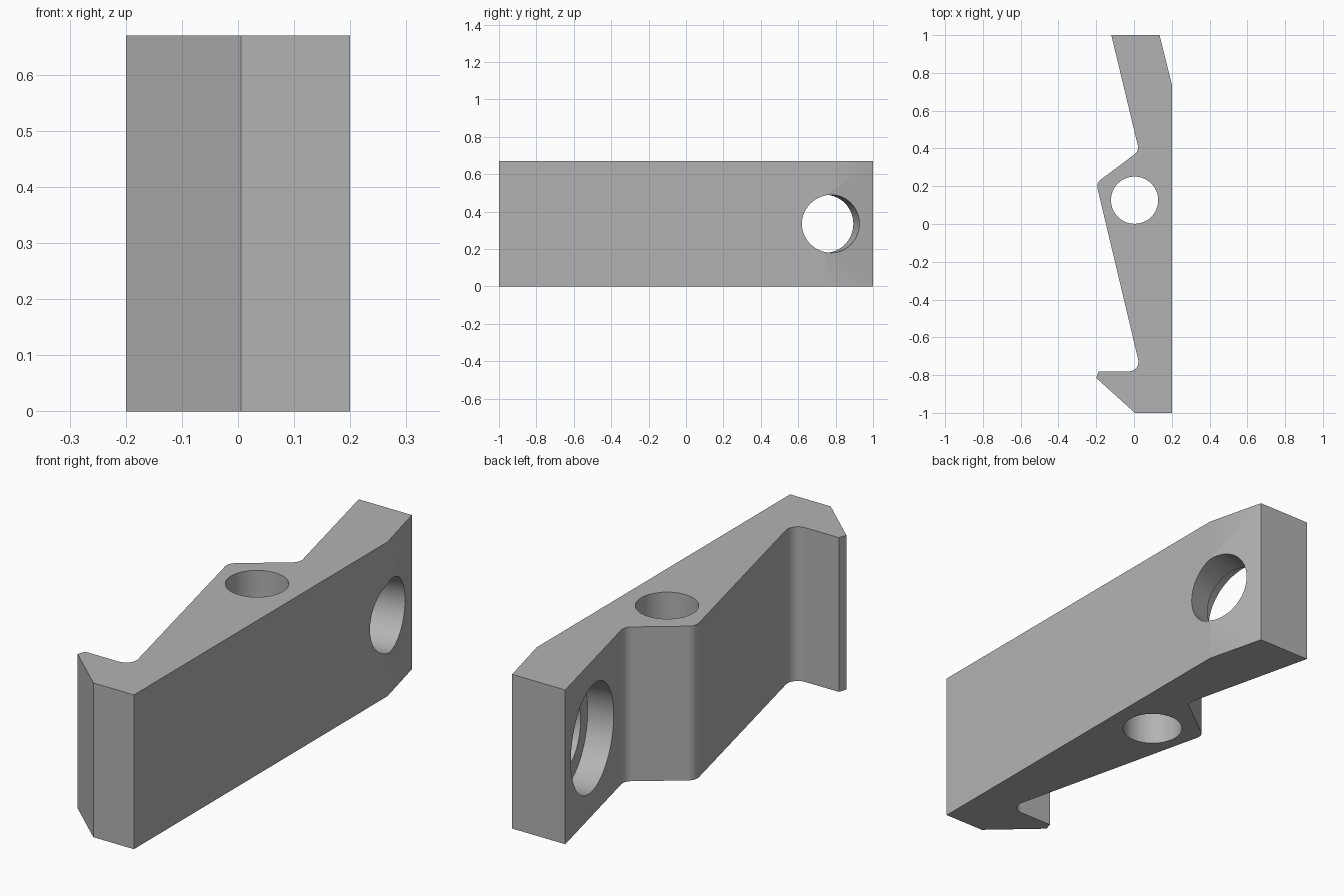
import bpy
import bmesh
import math
from mathutils import Vector

cube = bpy.data.objects.get("Cube")
if cube:
    bpy.data.objects.remove(cube, do_unlink=True)

HEIGHT = 0.67

grey = bpy.data.materials.new("plain grey")
grey.use_nodes = True
colour = (0.45, 0.45, 0.45, 1)
grey.diffuse_color = colour
grey.node_tree.nodes["Principled BSDF"].inputs["Base Color"].default_value = colour


def rounded(profile, steps=8):
    """Replace each (x, y, radius) corner by a tangent arc."""
    points = []
    for i, (x, y, radius) in enumerate(profile):
        corner = Vector((x, y))
        if radius == 0:
            points.append(corner)
            continue
        before = (Vector(profile[i - 1][:2]) - corner).normalized()
        after = (Vector(profile[(i + 1) % len(profile)][:2]) - corner).normalized()
        half = before.angle(after) / 2
        centre = corner + (before + after).normalized() * radius / math.sin(half)
        start = corner + before * radius / math.tan(half) - centre
        end = corner + after * radius / math.tan(half) - centre
        sweep = start.angle(end)
        for k in range(steps + 1):
            t = k / steps
            arm = start * math.sin((1 - t) * sweep) + end * math.sin(t * sweep)
            points.append(centre + arm / math.sin(sweep))
    return points


def extrude_profile(name, points, height):
    bm = bmesh.new()
    face = bm.faces.new([bm.verts.new((p.x, p.y, 0)) for p in points])
    result = bmesh.ops.extrude_face_region(bm, geom=[face])
    top = [v for v in result["geom"] if isinstance(v, bmesh.types.BMVert)]
    bmesh.ops.translate(bm, verts=top, vec=(0, 0, height))
    bmesh.ops.recalc_face_normals(bm, faces=bm.faces)
    mesh = bpy.data.meshes.new(name)
    bm.to_mesh(mesh)
    bm.free()
    obj = bpy.data.objects.new(name, mesh)
    bpy.context.collection.objects.link(obj)
    obj.data.materials.append(grey)
    return obj


def drill(target, start, end, radius):
    """Cut a round hole between two points."""
    axis = end - start
    bpy.ops.mesh.primitive_cylinder_add(
        vertices=64, radius=radius, depth=axis.length, location=(start + end) / 2,
        rotation=axis.to_track_quat("Z", "Y").to_euler())
    cutter = bpy.context.object
    cutter.hide_render = True
    cutter.data.materials.append(grey)
    cut = target.modifiers.new("hole", "BOOLEAN")
    cut.object = cutter
    cut.solver = "EXACT"
    bpy.context.view_layer.objects.active = target
    bpy.ops.object.modifier_apply(modifier=cut.name)
    bpy.data.objects.remove(cutter, do_unlink=True)


# Hooked clamp body: straight back, sloped working side with a raised hump
outline = [
    (0.005, -1, 0), (0.2, -1, 0), (0.2, 0.74, 0), (0.135, 1, 0),
    (-0.12, 1, 0), (0.027, 0.387, 0.045), (-0.2, 0.217, 0.045),
    (0.037, -0.78, 0.05), (-0.188, -0.78, 0), (-0.2, -0.815, 0),
]
body = extrude_profile("clamp_body", rounded(outline), HEIGHT)

# Vertical pivot hole
pivot = Vector((0.003, 0.126, 0))
drill(body, pivot - Vector((0, 0, 0.1)), pivot + Vector((0, 0, HEIGHT + 0.1)), 0.125)

# Cross hole square to the sloped side, with a wide counterbore
slope = Vector((0.972, 0.235, 0)).normalized()
mouth = Vector((-0.053, 0.718, HEIGHT / 2))
drill(body, mouth - slope * 0.2, mouth + slope * 0.5, 0.155)
drill(body, mouth - slope * 0.2, mouth + slope * 0.11, 0.23)

# Smooth rounds, crisp edges
bpy.ops.object.select_all(action="DESELECT")
body.select_set(True)
bpy.context.view_layer.objects.active = body
bpy.ops.object.shade_smooth_by_angle(angle=math.radians(30))
weighted = body.modifiers.new("flat_sides", "WEIGHTED_NORMAL")
weighted.keep_sharp = True
